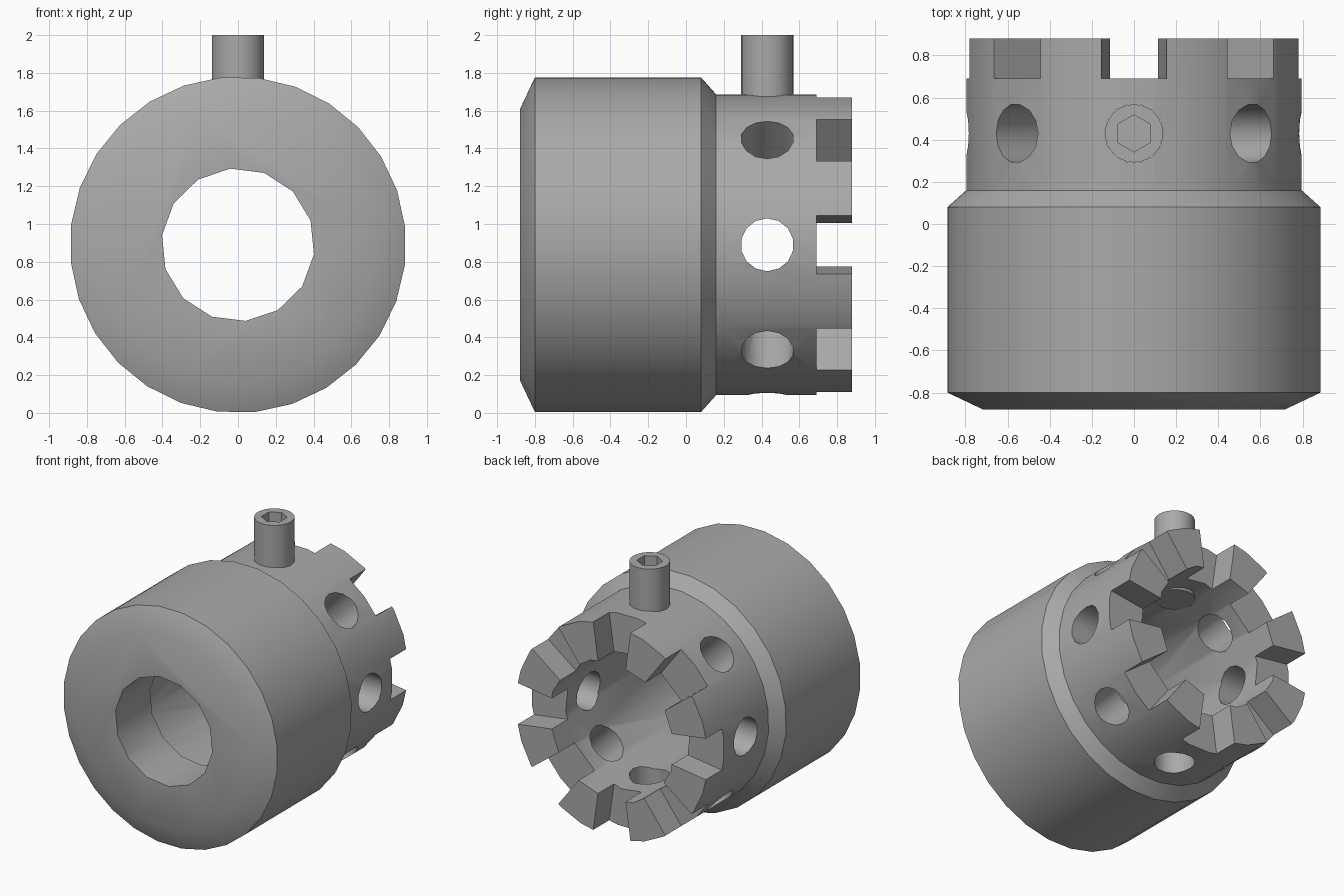
import bpy, bmesh
from math import radians, sin, cos, tau
from mathutils import Matrix, Vector

if "Cube" in bpy.data.objects:
    bpy.data.objects.remove(bpy.data.objects["Cube"])

AXIS_Z = 0.89
HOLE_Y = 0.43

steel = bpy.data.materials.new("grey steel")
steel.use_nodes = True
grey = (0.4, 0.4, 0.4, 1)
steel.diffuse_color = grey
steel.node_tree.nodes["Principled BSDF"].inputs["Base Color"].default_value = grey


def lathe(bm, profile, sides, phase, matrix):
    """Closed solid of revolution about local z from (radius, height) pairs."""
    rings = [[bm.verts.new(matrix @ Vector((r * cos(phase + tau * i / sides),
                                            r * sin(phase + tau * i / sides), h)))
              for i in range(sides)] for r, h in profile]
    faces = [bm.faces.new(rings[0][::-1]), bm.faces.new(rings[-1])]
    for a, b in zip(rings, rings[1:]):
        for i in range(sides):
            j = (i + 1) % sides
            faces.append(bm.faces.new((a[i], a[j], b[j], b[i])))
    return faces


def finish(bm, name):
    bmesh.ops.recalc_face_normals(bm, faces=bm.faces)
    mesh = bpy.data.meshes.new(name)
    bm.to_mesh(mesh)
    bm.free()
    mesh.materials.append(steel)
    obj = bpy.data.objects.new(name, mesh)
    bpy.context.collection.objects.link(obj)
    return obj


def solid(name, profile, sides, phase, matrix):
    bm = bmesh.new()
    lathe(bm, profile, sides, phase, matrix)
    return finish(bm, name)


def cut(target, cutter):
    """Apply a boolean difference and drop the cutter."""
    mod = target.modifiers.new("cut", 'BOOLEAN')
    mod.operation = 'DIFFERENCE'
    mod.solver = 'EXACT'
    mod.object = cutter
    bpy.ops.object.select_all(action='DESELECT')
    bpy.context.view_layer.objects.active = target
    target.select_set(True)
    bpy.ops.object.modifier_apply(modifier=mod.name)
    bpy.data.objects.remove(cutter)


def shade(obj):
    bpy.ops.object.select_all(action='DESELECT')
    bpy.context.view_layer.objects.active = obj
    obj.select_set(True)
    bpy.ops.object.shade_smooth_by_angle(angle=radians(30))


# Local z runs along world y, local x stays x, local y points down
along_y = Matrix.Translation((0, 0, AXIS_Z)) @ Matrix.Rotation(radians(-90), 4, 'X')

# Sleeve with chamfered wide front and narrower rear collar
body = solid("collar_body",
             [(0.72, -0.88), (0.89, -0.8), (0.89, 0.08), (0.8, 0.16), (0.8, 0.88)],
             28, radians(-5.9), along_y)

# Stepped bore
bore = [(0.405, -1), (0.405, -0.47), (0.52, -0.47), (0.52, 1)]
cut(body, solid("bore_cutter", bore, 14, radians(-95.7), along_y))

# Eight radial holes and eight tapered slots between the rear teeth
bm = bmesh.new()
for k in range(8):
    turn = Matrix.Translation((0, 0, AXIS_Z)) @ Matrix.Rotation(tau * k / 8, 4, 'Y')
    lathe(bm, [(0.14, 0.43), (0.14, 0.95)], 14, 0,
          turn @ Matrix.Translation((0, HOLE_Y, 0)))
    ends = []
    for y in (0.69, 1):
        ends.append([bm.verts.new(turn @ Vector((x, y, z))) for x, z in
                     ((-0.108, 0.45), (0.108, 0.45), (0.171, 0.9), (-0.171, 0.9))])
    near, far = ends
    bm.faces.new(near)
    bm.faces.new(far[::-1])
    for i in range(4):
        j = (i + 1) % 4
        bm.faces.new((near[j], near[i], far[i], far[j]))
cut(body, finish(bm, "hole_and_slot_cutter"))
shade(body)

# Set screw with a hexagonal socket, standing in the top hole
at_hole = Matrix.Translation((0, HOLE_Y, 0))
screw = solid("set_screw", [(0.138, 1.38), (0.138, 2)], 24, 0, at_hole)
cut(screw, solid("socket_cutter", [(0.088, 1.86), (0.088, 2.1)], 6, tau / 4, at_hole))
shade(screw)
